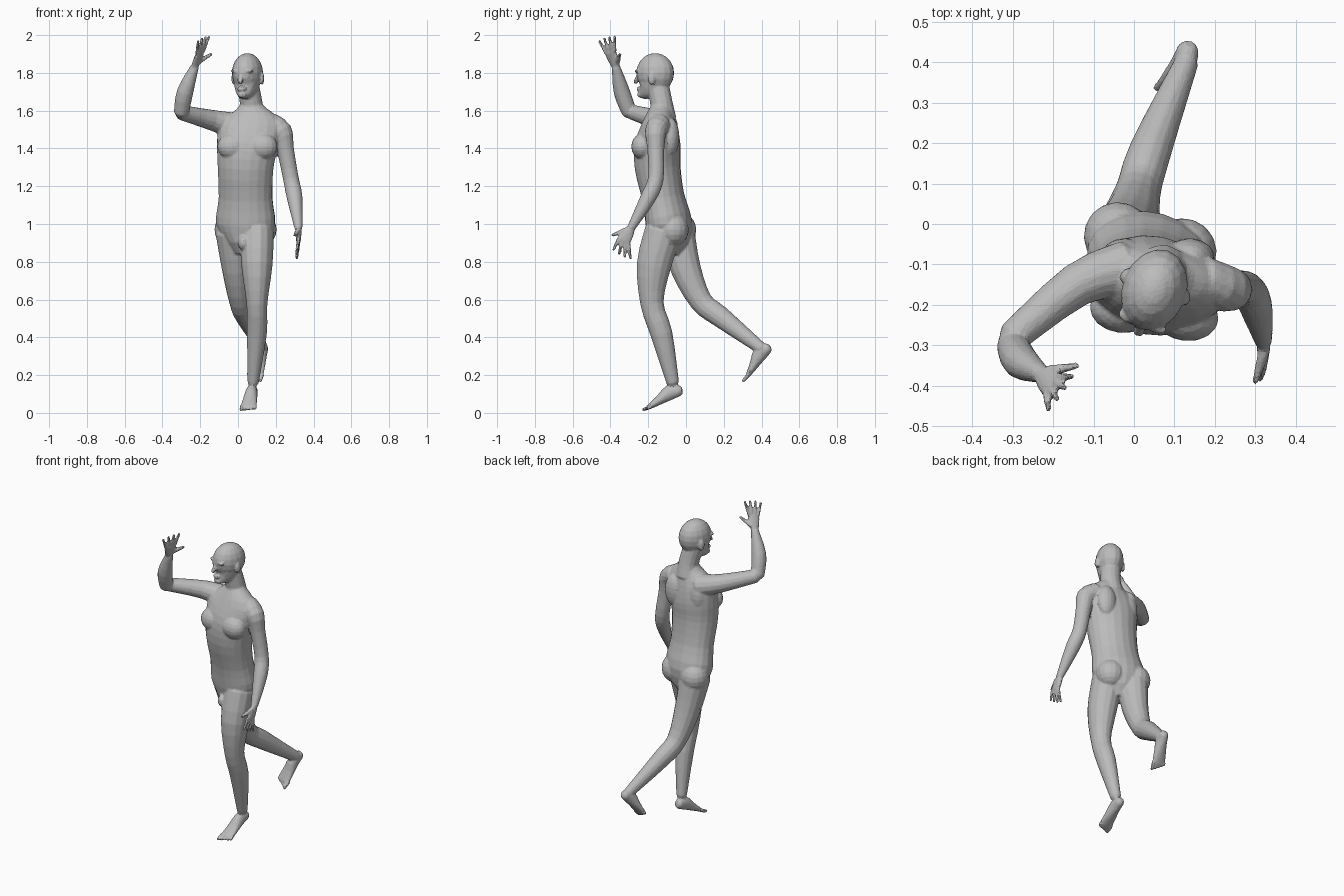
import bpy, bmesh, math
from mathutils import Vector, Matrix

cube = bpy.data.objects.get("Cube")
if cube:
    bpy.data.objects.remove(cube, do_unlink=True)

skin = bpy.data.materials.new("plain grey")
skin.use_nodes = True
grey = (.5, .5, .5, 1)
skin.diffuse_color = grey
skin.node_tree.nodes["Principled BSDF"].inputs["Base Color"].default_value = grey

bm = bmesh.new()
across = Vector((1, 0, 0))
upward = Vector((0, 0, 1))


def level(yaw):
    """Sideways direction of a part turned about the vertical."""
    return Matrix.Rotation(yaw, 3, "Z") @ across


def ring(point, width, depth=None):
    return (*point, width, depth or width)


def smooth_rings(rings, steps=3):
    """Pass a smooth spline through the given rings."""
    padded = [rings[0], *rings, rings[-1]]
    result = []
    for group in zip(padded, padded[1:], padded[2:], padded[3:]):
        for step in range(steps):
            t = step / steps
            result.append([
                b + t / 2 * (c - a + t * (2 * a - 5 * b + 4 * c - d
                                          + t * (3 * (b - c) + d - a)))
                for a, b, c, d in zip(*group)])
    return result + [list(rings[-1])]


def rounded_end(end, neighbour):
    """Small extra ring that rounds off the end of a loft."""
    centre = Vector(end[:3])
    out = (centre - Vector(neighbour[:3])).normalized()
    width, depth = end[3] * .6, end[4] * .6
    return ring(centre + out * min(width, depth), width, depth)


def loft(rings, side=across, end_side=None, sides=14):
    """Skin elliptical rings (x, y, z, half width, half depth) along a path."""
    rings = smooth_rings(rings)
    rings = [rounded_end(rings[0], rings[1]), *rings, rounded_end(rings[-1], rings[-2])]
    centres = [Vector(r[:3]) for r in rings]
    last = len(rings) - 1
    loops = []
    for i, (centre, r) in enumerate(zip(centres, rings)):
        along = (centres[min(i + 1, last)] - centres[max(i - 1, 0)]).normalized()
        wide = side.lerp(end_side or side, i / last)
        wide = (wide - along * wide.dot(along)).normalized()
        deep = along.cross(wide)
        loop = []
        for k in range(sides):
            angle = math.tau * k / sides
            offset = wide * r[3] * math.cos(angle) + deep * r[4] * math.sin(angle)
            loop.append(bm.verts.new(centre + offset))
        loops.append(loop)
    for low, high in zip(loops, loops[1:]):
        for k in range(sides):
            bm.faces.new((low[k - 1], low[k], high[k], high[k - 1]))
    bm.faces.new(loops[0][::-1])
    bm.faces.new(loops[-1])


def limb(*joints, side=across, depth=1.0):
    """Round limb through joints (x, y, z, radius)."""
    loft([ring(j[:3], j[3], j[3] * depth) for j in joints], side)


def ball(centre, radii, yaw=0):
    place = Matrix.Translation(centre) @ Matrix.Rotation(yaw, 4, "Z")
    bmesh.ops.create_uvsphere(bm, u_segments=16, v_segments=10, radius=1,
                              matrix=place @ Matrix.Diagonal((*radii, 1)))


def hand(wrist, knuckle, reach, side, thumb):
    """Palm, four fanned fingers and a thumb; side points to the little finger."""
    wrist, knuckle, reach, side, thumb = map(Vector, (wrist, knuckle, reach, side, thumb))
    side.normalize()
    loft([ring(wrist, .022, .018), ring(wrist.lerp(knuckle, .5), .034, .016),
          ring(knuckle, .037, .012)], side)
    for finger in range(4):
        offset = .019 * (finger - 1.5)
        base = knuckle + side * offset
        tip = reach + side * offset * 1.8 - (reach - knuckle) * abs(offset) * 4
        loft([ring(base, .011), ring(tip, .008)], side, sides=8)
    base = wrist.lerp(knuckle, .3) - side * .02
    loft([ring(base, .015), ring(thumb, .009)], side, sides=8)


def foot(heel, tip, inner):
    """Wedge foot on the sole line from heel to tip; inner is the big toe side."""
    heel, tip = Vector(heel), Vector(tip)
    length = tip - heel
    side = (across - length * across.dot(length) / length.length_squared).normalized()
    top = length.cross(side).normalized()
    profile = ((.1, .03), (.3, .04), (.55, .026), (.83, .012))
    loft([ring(heel + length * t + top * height, .025 + .025 * t, height)
          for t, height in profile], side)
    for toe in range(5):
        radius = .009 if toe else .012
        root = heel + side * inner * .018 * (2 - toe) + top * radius
        loft([ring(root + length * .78, radius),
              ring(root + length * (.96 - .03 * toe), radius * .8)], side, sides=8)


# torso, twisted between the pelvis and the shoulders
hip_yaw, chest_yaw = -.33, -.1
loft([(.04, -.09, .9, .1, .1), (.04, -.09, 1, .16, .12), (.04, -.12, 1.14, .145, .11),
      (.04, -.15, 1.3, .15, .12), (.05, -.15, 1.42, .165, .12),
      (.07, -.14, 1.53, .17, .09), (.07, -.13, 1.61, .08, .06)],
     level(hip_yaw), level(chest_yaw), sides=20)
ball((.03, -.19, .9), (.03, .04, .04))

# chest muscles, shoulder blades and buttocks, in pairs
for m in (-1, 1):
    ball((.05 + .08 * m, -.22 - .01 * m, 1.41), (.08, .06, .07), chest_yaw)
    ball((.06 + .08 * m, -.08, 1.46), (.06, .045, .1), chest_yaw)
    ball((.04 + .08 * m, -.05 - .02 * m, .97), (.085, .085, .09), hip_yaw)

# neck and head, turned slightly to the right
turn = -.36
head_side = level(turn)
head_front = head_side.cross(upward)


def face(side, front, height):
    return Vector((.05, -.163, height)) + head_side * side + head_front * front


limb((.07, -.12, 1.56, .07), (.07, -.13, 1.64, .06), (.05, -.15, 1.74, .06))
ball(face(0, 0, 1.8), (.08, .104, .105), turn)
loft([ring(face(0, 0, 1.78), .076, .09), ring(face(0, .03, 1.72), .06, .07),
      ring(face(0, .06, 1.69), .04, .035)], head_side)
ball(face(0, .08, 1.685), (.026, .02, .018), turn)
ball(face(0, .09, 1.715), (.026, .014, .013), turn)
loft([ring(face(0, .09, 1.8), .009), ring(face(0, .112, 1.75), .016, .012)],
     head_side, sides=8)
for m in (-1, 1):  # brows, eyes and ears
    ball(face(.035 * m, .084, 1.81), (.03, .016, .01), turn)
    ball(face(.03 * m, .084, 1.785), (.014, .01, .01), turn)
    ball(face(.08 * m, -.01, 1.77), (.011, .02, .034), turn + .3 * m)

# raised right arm
limb((-.02, -.11, 1.52, .07), (-.14, -.15, 1.55, .055), (-.3, -.28, 1.59, .04),
     side=upward)
limb((-.3, -.3, 1.59, .04), (-.28, -.34, 1.7, .044), (-.23, -.37, 1.83, .023))
hand((-.23, -.37, 1.83), (-.2, -.4, 1.91), (-.18, -.42, 1.99), (-.5, -.7, -.2),
     (-.14, -.35, 1.9))

# lowered left arm
limb((.17, -.14, 1.53, .06), (.23, -.16, 1.49, .058), (.25, -.16, 1.4, .046),
     (.28, -.16, 1.24, .042), (.3, -.2, 1.14, .042), (.32, -.29, .98, .022))
hand((.32, -.29, .98), (.32, -.33, .91), (.31, -.34, .83), (0, .8, -.4),
     (.3, -.39, .94))

# standing left leg
limb((.1, -.12, .96, .09), (.1, -.17, .78, .083), (.1, -.18, .58, .056),
     (.1, -.13, .42, .053), (.08, -.07, .16, .03), depth=1.12)
foot((.08, 0, .1), (.05, -.235, 0), -1)

# trailing right leg
limb((-.03, -.05, .96, .09), (-.01, 0, .76, .075), (.01, .08, .59, .057),
     (.04, .18, .51, .053), (.13, .4, .34, .03), depth=1.08)
foot((.14, .47, .34), (.08, .31, .16), 1)

# fuse the parts into one faceted skin
bmesh.ops.recalc_face_normals(bm, faces=bm.faces)
mesh = bpy.data.meshes.new("body")
bm.to_mesh(mesh)
bm.free()
mesh.materials.append(skin)
body = bpy.data.objects.new("body", mesh)
bpy.context.collection.objects.link(body)
fuse = body.modifiers.new("fuse", "REMESH")
fuse.mode = "VOXEL"
fuse.voxel_size = .006
soften = body.modifiers.new("soften", "SMOOTH")
soften.iterations = 5
facets = body.modifiers.new("facets", "DECIMATE")
facets.ratio = .14
